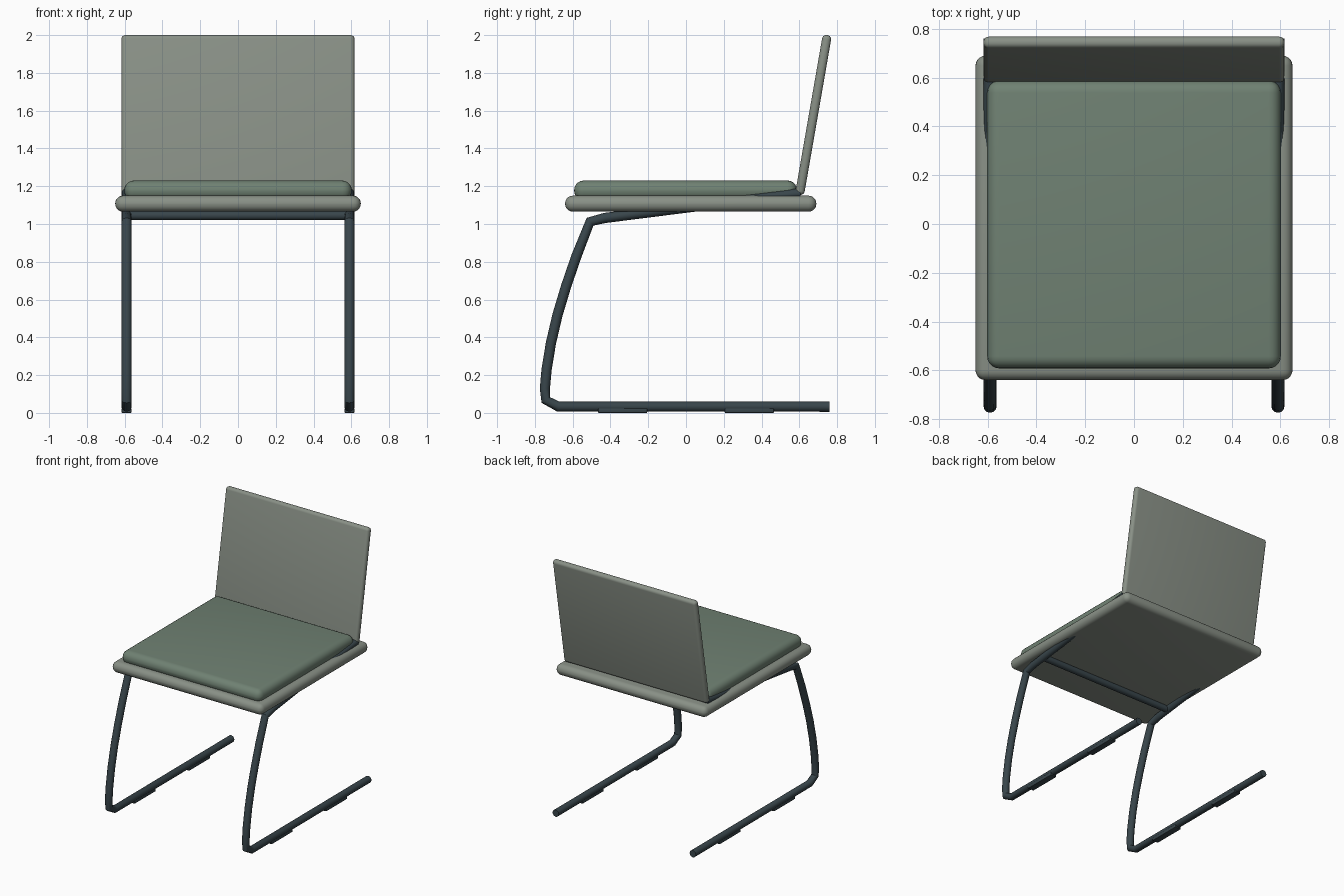
import bpy, math
from mathutils import Vector

if "Cube" in bpy.data.objects:
    bpy.data.objects.remove(bpy.data.objects["Cube"])


def material(name, rgb):
    m = bpy.data.materials.new(name)
    m.diffuse_color = (*rgb, 1)
    m.use_nodes = True
    m.node_tree.nodes["Principled BSDF"].inputs["Base Color"].default_value = m.diffuse_color
    return m


SHELL = material("shell", (0.25, 0.28, 0.24))
FABRIC = material("fabric", (0.16, 0.22, 0.17))
STEEL = material("steel", (0.04, 0.06, 0.07))


def smooth(ob):
    bpy.ops.object.select_all(action='DESELECT')
    ob.select_set(True)
    bpy.context.view_layer.objects.active = ob
    bpy.ops.object.shade_smooth_by_angle(angle=math.radians(35))


def rounded_box(name, lo, hi, radius, mat, segments=5):
    lo, hi = Vector(lo), Vector(hi)
    bpy.ops.mesh.primitive_cube_add(size=1, location=(lo + hi) / 2)
    ob = bpy.context.object
    ob.name = name
    ob.scale = hi - lo
    bpy.ops.object.transform_apply(location=False, rotation=False, scale=True)
    b = ob.modifiers.new("round", 'BEVEL')
    b.width, b.segments = radius, segments
    bpy.ops.object.modifier_apply(modifier=b.name)
    ob.data.materials.append(mat)
    smooth(ob)
    return ob


def tube(name, points, radius):
    cu = bpy.data.curves.new(name, 'CURVE')
    cu.dimensions = '3D'
    cu.bevel_depth, cu.bevel_resolution = radius, 4
    cu.use_fill_caps = True
    sp = cu.splines.new('POLY')
    sp.points.add(len(points) - 1)
    for p, co in zip(sp.points, points):
        p.co = (*co, 1)
    ob = bpy.data.objects.new(name, cu)
    bpy.context.collection.objects.link(ob)
    bpy.ops.object.select_all(action='DESELECT')
    ob.select_set(True)
    bpy.context.view_layer.objects.active = ob
    bpy.ops.object.convert(target='MESH')
    ob = bpy.context.object
    ob.data.materials.append(STEEL)
    smooth(ob)
    return ob


# Seat panel and cushion
rounded_box("seat", (-0.65, -0.64, 1.065), (0.65, 0.69, 1.15), 0.041, SHELL)
rounded_box("cushion", (-0.602, -0.592, 1.125), (0.602, 0.588, 1.23), 0.05, FABRIC)

# Backrest leaning backwards
bottom, top = Vector((0, 0.601, 1.155)), Vector((0, 0.748, 2.0))
lean = top - bottom
half = lean.length / 2
back = rounded_box("backrest", (-0.617, -0.024, -half), (0.617, 0.024, half), 0.022, SHELL)
back.location = (bottom + top) / 2
back.rotation_euler.x = -math.atan2(lean.y, lean.z)

# Cantilever frame on each side: floor runner, curved front leg, seat rail
profile = [(0.76, 0.033), (-0.675, 0.033), (-0.742, 0.068), (-0.747, 0.13),
           (-0.738, 0.23), (-0.715, 0.37), (-0.68, 0.52), (-0.635, 0.67),
           (-0.58, 0.83), (-0.508, 1.012), (-0.43, 1.032), (0.605, 1.163)]
for side, s in (("left", -1), ("right", 1)):
    tube(side + "_frame", [(s * 0.59, y, z) for y, z in profile], 0.027)
    # Glides under the runner
    for end, y in (("front", -0.335), ("rear", 0.335)):
        rounded_box(f"{side}_{end}_glide", (s * 0.59 - 0.026, y - 0.13, 0),
                    (s * 0.59 + 0.026, y + 0.13, 0.025), 0.004, STEEL, 2)

# Crossbar under the seat
tube("crossbar", [(-0.59, -0.32, 1.045), (0.59, -0.32, 1.045)], 0.025)
